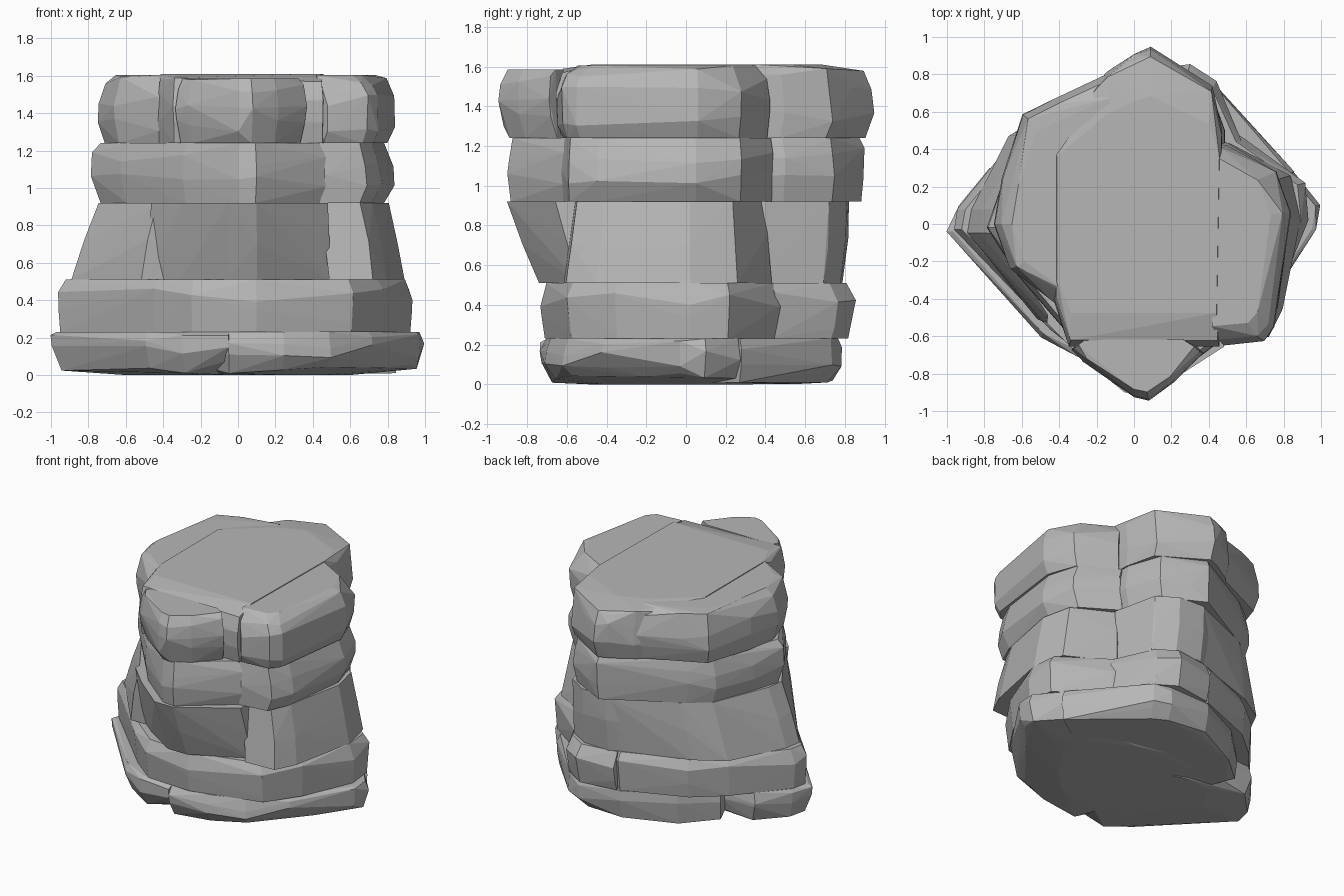
import bpy, bmesh, random

random.seed(4)
stone = bpy.data.materials.new("grey stone")
stone.diffuse_color = (0.47, 0.47, 0.47, 1)


def chunk(name, outline, profile):
    """Convex faceted stone: outline swept through (z, x scale, y scale) rings."""
    bm = bmesh.new()
    last = len(profile) - 1
    for k, (z, sx, sy) in enumerate(profile):
        for x, y in outline:
            dz = random.uniform(-0.04, 0.04) if 0 < k < last else 0
            j = random.uniform(0.98, 1.0) if 0 < k < last else 1
            bm.verts.new((x * sx * j, y * sy * j, z + dz))
    bmesh.ops.convex_hull(bm, input=bm.verts[:])
    loose = [v for v in bm.verts if not v.link_faces]
    bmesh.ops.delete(bm, geom=loose, context='VERTS')
    bmesh.ops.recalc_face_normals(bm, faces=bm.faces[:])
    me = bpy.data.meshes.new(name)
    bm.to_mesh(me)
    bm.free()
    me.materials.append(stone)
    ob = bpy.data.objects.new(name, me)
    bpy.context.collection.objects.link(ob)
    return ob


# Base layer: left, front and back slabs, slightly domed underneath
base = [(0.0, 0.6, 0.65), (0.045, 0.96, 0.93), (0.13, 1, 1.01), (0.18, 1.005, 1.01), (0.23, 0.97, 0.96)]
chunk("base_left", [(-1, -0.04), (-0.5, -0.61), (-0.3, -0.71), (-0.05, -0.73), (0.0, 0.2),
                    (-0.5, 0.32), (-0.78, 0.3), (-0.95, 0.1)], base)
chunk("base_front", [(-0.05, -0.73), (0.25, -0.71), (0.5, -0.62), (0.72, -0.42), (0.81, -0.23),
                     (0.98, -0.03), (1.0, 0.1), (0.86, 0.27), (0.4, 0.5), (-0.3, 0.5),
                     (-0.3, -0.4)], base)
chunk("base_back", [(0.86, 0.28), (0.44, 0.73), (0.33, 0.79), (0.0, 0.77), (-0.35, 0.6),
                    (-0.56, 0.4), (-0.5, 0.2), (0.3, -0.1)],
      [(0.01, 0.9, 0.9), (0.04, 0.99, 0.97), (0.12, 1.01, 1.01), (0.20, 1, 1), (0.23, 0.97, 0.97)])

# Second layer: main slab with a smaller block behind
second = [(0.23, 0.98, 0.96), (0.31, 0.99, 0.99), (0.43, 1.005, 1.01), (0.51, 0.95, 0.95)]
chunk("second_main", [(-0.97, -0.03), (-0.45, -0.56), (-0.25, -0.72), (0.1, -0.74), (0.62, -0.6),
                      (0.78, -0.36), (0.94, 0.02), (0.92, 0.22), (0.58, 0.46), (0, 0.8),
                      (-0.45, 0.62), (-0.66, 0.44), (-0.95, 0.08)], second)
chunk("second_back", [(0.58, 0.45), (0.44, 0.76), (0.3, 0.85), (0.02, 0.81), (0.3, 0.0)], second)

# Third layer: flares outward sideways at the bottom, overhangs at the front
chunk("third_left", [(-0.81, -0.05), (-0.47, -0.53), (0, -0.5), (0.1, 0.82), (-0.42, 0.62),
                     (-0.61, 0.49), (-0.79, 0.08)],
      [(0.51, 1.1, 0.96), (0.72, 1.03, 0.99), (0.92, 0.92, 1.0)])
chunk("third_middle", [(-0.47, -0.5), (-0.3, -0.66), (-0.05, -0.85), (0.1, -0.85), (0.485, -0.62),
                       (0.485, 0.3), (-0.4, 0.4)],
      [(0.51, 1.02, 0.87), (0.72, 1.01, 0.97), (0.92, 0.99, 1.06)])
chunk("third_back", [(-0.1, 0.72), (0.08, 0.82), (0.28, 0.81), (0.42, 0.72), (0.49, 0.4),
                     (0.4, 0.0), (-0.1, 0.0)],
      [(0.51, 1.02, 0.96), (0.72, 1.01, 1.01), (0.92, 1, 1.0)])
chunk("third_right", [(0.46, -0.57), (0.68, -0.56), (0.75, -0.42), (0.84, 0.02), (0.79, 0.24),
                      (0.48, 0.4)],
      [(0.51, 1.06, 1.08), (0.72, 1.03, 1.03), (0.92, 0.96, 0.98)])

# Fourth layer
fourth = [(0.92, 0.93, 0.98), (1.04, 1, 1), (1.15, 0.99, 1.0), (1.24, 0.93, 0.97)]
chunk("fourth_main", [(-0.79, -0.02), (-0.64, -0.27), (-0.3, -0.66), (0, -0.89), (0.1, -0.9),
                      (0.48, -0.62), (0.49, 0.5), (0.4, 0.75), (0.22, 0.84), (0.1, 0.9),
                      (-0.45, 0.61), (-0.6, 0.5), (-0.71, 0.22)], fourth)
chunk("fourth_right", [(0.47, -0.63), (0.7, -0.6), (0.77, -0.45), (0.84, 0.05), (0.77, 0.28),
                       (0.5, 0.44)], fourth)

# Cap layer: strips with narrow cracks between them, gently domed on top
cap = [(1.24, 0.95, 0.95), (1.34, 1, 1), (1.46, 1, 1), (1.56, 0.95, 0.96), (1.605, 0.87, 0.84)]
mid = [(1.24, 0.98, 0.95), (1.34, 1, 1), (1.47, 1, 1), (1.57, 0.99, 0.96), (1.61, 0.96, 0.72)]
chunk("cap_left", [(-0.75, 0), (-0.71, 0.25), (-0.6, 0.59), (-0.43, 0.67), (-0.15, 0.8),
                   (-0.155, -0.52), (-0.43, -0.42), (-0.67, -0.24)], cap)
chunk("cap_middle", [(-0.43, -0.41), (-0.35, -0.66), (0.46, -0.66), (0.475, 0.5), (0.42, 0.74),
                     (0.24, 0.84), (0.09, 0.95), (0, 0.91), (-0.145, 0.82), (-0.43, 0.5)], mid)
chunk("cap_front", [(-0.34, -0.68), (-0.27, -0.74), (0, -0.93), (0.08, -0.945), (0.22, -0.86),
                    (0.37, -0.69), (0.3, -0.65), (-0.3, -0.65)],
      [(1.24, 0.9, 0.94), (1.34, 0.97, 0.99), (1.46, 1, 1), (1.54, 0.95, 0.99), (1.585, 0.87, 0.95)])
chunk("cap_right", [(0.48, -0.65), (0.7, -0.63), (0.76, -0.56), (0.84, 0.06), (0.76, 0.28),
                    (0.5, 0.43)], cap)
